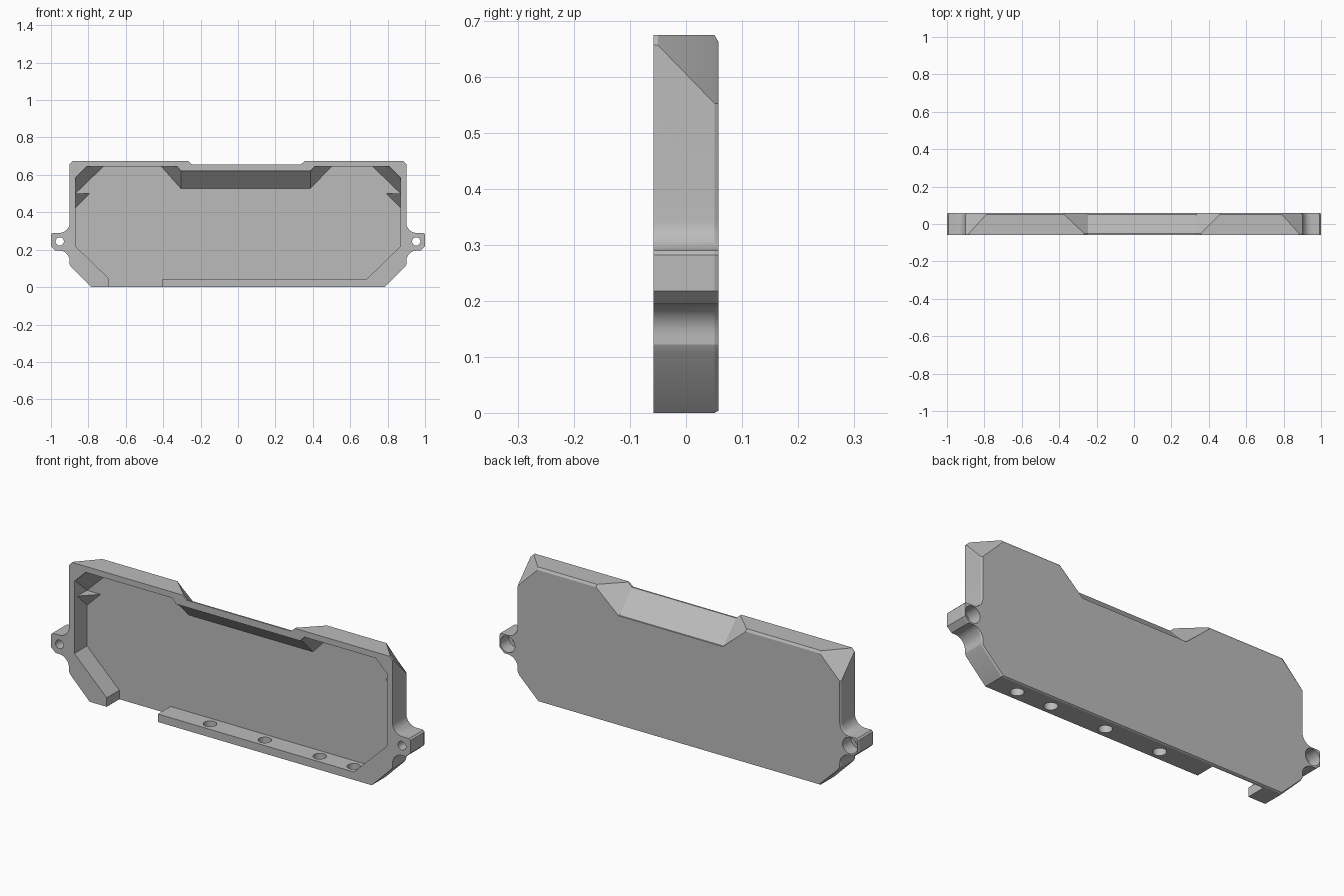
import bpy, bmesh, math
from mathutils import Matrix

cube = bpy.data.objects.get("Cube")
if cube:
    bpy.data.objects.remove(cube, do_unlink=True)

grey = bpy.data.materials.new("plain grey")
grey.use_nodes = True
grey.diffuse_color = (0.5, 0.5, 0.5, 1)
grey.node_tree.nodes["Principled BSDF"].inputs["Base Color"].default_value = (0.5, 0.5, 0.5, 1)

FRONT, BACK, LIP, FLOOR = -0.058, 0.058, -0.05, 0.042


def finish(name, bm):
    bmesh.ops.recalc_face_normals(bm, faces=bm.faces)
    mesh = bpy.data.meshes.new(name)
    bm.to_mesh(mesh)
    bm.free()
    mesh.materials.append(grey)
    obj = bpy.data.objects.new(name, mesh)
    bpy.context.collection.objects.link(obj)
    return obj


def loft(name, rings):
    """Skin matching outlines, each given as (y, [(x, z), ...])."""
    bm = bmesh.new()
    loops = [[bm.verts.new((x, y, z)) for x, z in pts] for y, pts in rings]
    n = len(loops[0])
    for a, b in zip(loops, loops[1:]):
        for i in range(n):
            j = (i + 1) % n
            bm.faces.new((a[i], a[j], b[j], b[i]))
    bm.faces.new(loops[0])
    bm.faces.new(loops[-1])
    return finish(name, bm)


def cylinder(name, centre, radius, depth, axis):
    bm = bmesh.new()
    turn = Matrix.Rotation(math.pi / 2, 4, 'X') if axis == 'Y' else Matrix()
    bmesh.ops.create_cone(bm, cap_ends=True, segments=32, radius1=radius, radius2=radius,
                          depth=depth, matrix=Matrix.Translation(centre) @ turn)
    return finish(name, bm)


def cut(target, cutter):
    mod = target.modifiers.new("cut", 'BOOLEAN')
    mod.operation = 'DIFFERENCE'
    mod.solver = 'EXACT'
    mod.object = cutter
    bpy.context.view_layer.objects.active = target
    bpy.ops.object.modifier_apply(modifier=mod.name)
    bpy.data.objects.remove(cutter, do_unlink=True)


def arc(cx, cz, r, start, end, steps=10):
    angles = [math.radians(start + (end - start) * i / steps) for i in range(steps + 1)]
    return [(cx + r * math.cos(a), cz + r * math.sin(a)) for a in angles]


def mirrored(pts):
    return [(-x, z) for x, z in reversed(pts)]


# Outer side profile with the mounting ear, from the bottom upwards
side = [(0.785, 0), (0.893, 0.108), (0.9, 0.122)]
side += arc(0.955, 0.14, 0.055, 180, 90)
side += [(0.975, 0.195), (1, 0.218), (1, 0.282), (0.992, 0.29)]
side += arc(0.955, 0.345, 0.055, 270, 180)
front_side = side + [(0.9, 0.657), (0.882, 0.675)]
back_side = side + [(0.9, 0.553), (0.79, 0.675)]

# Top edge notch between the two raised shoulders
front_notch = [(0.358, 0.675), (0.335, 0.655), (-0.245, 0.655), (-0.267, 0.675)]
back_notch = [(0.46, 0.675), (0.335, 0.553), (-0.245, 0.553), (-0.373, 0.675)]
front_ring = front_side + front_notch + mirrored(front_side)
back_ring = back_side + back_notch + mirrored(back_side)


def bevelled(p):
    x, z = p
    drop = 0.012 if z > 0.65 else (-0.004 if z < 0.01 else 0)
    return (x - math.copysign(0.004, x) if abs(x) > 0.5 else x, z - drop)


shell = loft("cover_shell", [(FRONT, front_ring), (LIP, front_ring), (0.051, back_ring),
                             (BACK, [bevelled(p) for p in back_ring])])

# Cavity, with sloped corners and a gap in the bottom wall
bottom_gap = [(-0.69, 0.045), (-0.69, -0.02), (-0.405, -0.02), (-0.405, 0.04)]
lower = [(0.685, 0.04), (0.87, 0.22)]
front_cavity = lower + [(0.87, 0.583), (0.808, 0.645), (0.41, 0.645), (0.387, 0.62),
                        (-0.305, 0.62), (-0.325, 0.645), (-0.808, 0.645),
                        (-0.87, 0.583), (-0.87, 0.22)] + bottom_gap
back_cavity = lower + [(0.87, 0.5), (0.72, 0.645), (0.5, 0.645), (0.387, 0.527),
                       (-0.305, 0.527), (-0.41, 0.645), (-0.72, 0.645),
                       (-0.87, 0.5), (-0.87, 0.22)] + bottom_gap
cut(shell, loft("cavity_cutter", [(-0.08, front_cavity), (LIP, front_cavity), (FLOOR, back_cavity)]))

# Ear screw holes with a wide counterbore from the back
for s in (-1, 1):
    cut(shell, cylinder("ear_hole_cutter", (s * 0.953, 0, 0.244), 0.022, 0.3, 'Y'))
    cut(shell, cylinder("counterbore_cutter", (s * 0.953, 0.06, 0.244), 0.041, 0.14, 'Y'))

# Holes through the bottom rail
for x in (-0.15, 0.155, 0.46, 0.65):
    cut(shell, cylinder("rail_hole_cutter", (x, -0.008, 0.02), 0.031, 0.1, 'Z'))

# Small corner wedges on the inner side walls
for s, label in ((1, "left"), (-1, "right")):
    bm = bmesh.new()
    corners = [(0.872, -0.036, 0.5), (0.872, FLOOR + 0.002, 0.5),
               (0.792, FLOOR + 0.002, 0.5), (0.872, FLOOR + 0.002, 0.42)]
    v = [bm.verts.new((s * x, y, z)) for x, y, z in corners]
    for i in range(4):
        bm.faces.new([v[j] for j in range(4) if j != i])
    finish(label + "_corner_wedge", bm)

# Smooth the fillets and holes while keeping edges sharp
bpy.ops.object.select_all(action='DESELECT')
shell.select_set(True)
bpy.context.view_layer.objects.active = shell
bpy.ops.object.shade_smooth_by_angle(angle=math.radians(20))
